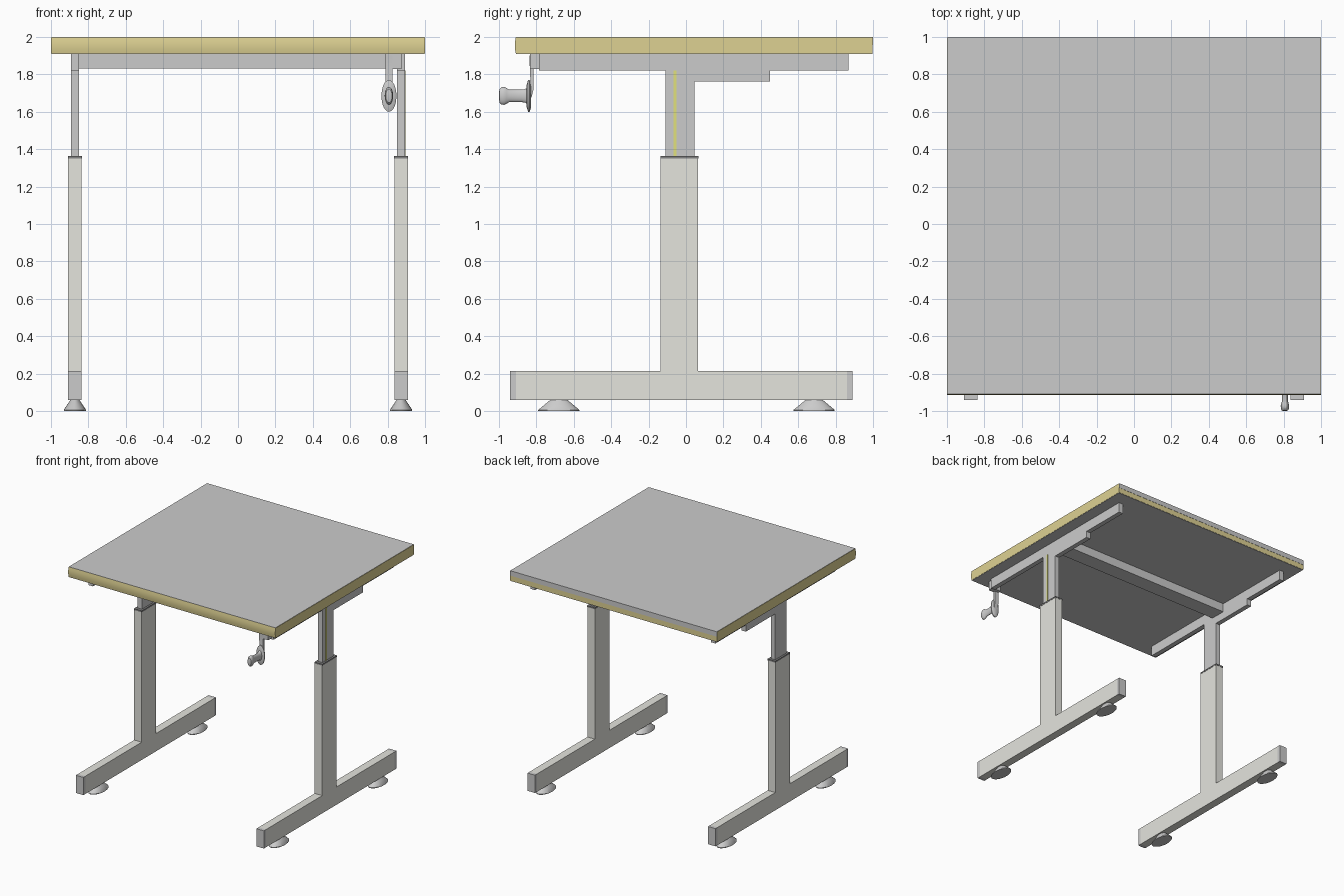
import bpy, bmesh, math
from mathutils import Matrix

if "Cube" in bpy.data.objects:
    bpy.data.objects.remove(bpy.data.objects["Cube"])


def material(name, rgb):
    m = bpy.data.materials.new(name)
    m.diffuse_color = (*rgb, 1)
    m.use_nodes = True
    m.node_tree.nodes["Principled BSDF"].inputs["Base Color"].default_value = m.diffuse_color
    return m


WOOD = material("edge_wood", (0.73, 0.64, 0.29))
PAINT = material("frame_paint", (0.78, 0.78, 0.73))
SCALE = material("scale_yellow", (0.75, 0.75, 0.2))
DARK = material("dark_trim", (0.22, 0.22, 0.22))
MID = material("cap_grey", (0.55, 0.55, 0.55))


def finish(name, bm, mat=None, smooth=False):
    bmesh.ops.recalc_face_normals(bm, faces=bm.faces[:])
    me = bpy.data.meshes.new(name)
    bm.to_mesh(me)
    bm.free()
    ob = bpy.data.objects.new(name, me)
    bpy.context.collection.objects.link(ob)
    if mat:
        me.materials.append(mat)
    if smooth:
        bpy.ops.object.select_all(action='DESELECT')
        ob.select_set(True)
        bpy.context.view_layer.objects.active = ob
        bpy.ops.object.shade_smooth_by_angle(angle=math.radians(35))
    return ob


def box(name, x, y, z, mat=None):
    bm = bmesh.new()
    c = [(a + b) / 2 for a, b in (x, y, z)]
    s = [abs(b - a) for a, b in (x, y, z)]
    bmesh.ops.create_cube(bm, size=1, matrix=Matrix.Translation(c) @ Matrix.Diagonal((*s, 1)))
    return finish(name, bm, mat)


def prism(name, profile, x0, x1, mat=None, smooth=False):
    """Extrude a (y, z) outline along x."""
    bm = bmesh.new()
    f = bm.faces.new([bm.verts.new((x0, y, z)) for y, z in profile])
    r = bmesh.ops.extrude_face_region(bm, geom=[f])
    bmesh.ops.translate(bm, vec=(x1 - x0, 0, 0),
                        verts=[v for v in r['geom'] if isinstance(v, bmesh.types.BMVert)])
    return finish(name, bm, mat, smooth)


def lathe(name, profile, matrix, mat=None, n=32):
    """Revolve an (r, h) profile about local z, cap the ends, then transform."""
    bm = bmesh.new()
    rings = [[bm.verts.new((r * math.cos(2 * math.pi * i / n), r * math.sin(2 * math.pi * i / n), h))
              for i in range(n)] for r, h in profile]
    for a, b in zip(rings, rings[1:]):
        for i in range(n):
            j = (i + 1) % n
            bm.faces.new((a[i], a[j], b[j], b[i]))
    bm.faces.new(rings[0])
    bm.faces.new(rings[-1])
    bm.transform(matrix)
    return finish(name, bm, mat, True)


# Tabletop: wooden core with a slightly bowed front edge, grey laminate faces
prism("tabletop_core", [(0.998, 1.912), (0.998, 1.998), (-0.91, 1.998), (-0.914, 1.975),
                        (-0.915, 1.955), (-0.914, 1.935), (-0.91, 1.912)], -1, 1, WOOD, True)
box("tabletop_surface", (-0.998, 0.998), (-0.91, 0.998), (1.99, 2.0))
box("tabletop_underside", (-0.998, 0.998), (-0.908, 0.996), (1.909, 1.92))
box("tabletop_back_strip", (-0.998, 0.998), (0.98, 1.0), (1.957, 2.0))

# Two mirrored leg frames
for side, s in (("left", -1), ("right", 1)):
    c = s * 0.872
    wide, slim = (c - 0.036, c + 0.036), (c - 0.021, c + 0.021)
    # Inverted T: foot and lower column as one outline
    prism(side + "_leg_frame", [(-0.91, 0.06), (0.86, 0.06), (0.86, 0.215), (0.065, 0.215),
                                (0.065, 1.35), (-0.135, 1.35), (-0.135, 0.215), (-0.91, 0.215)],
          *wide, PAINT)
    box(side + "_foot_cap_front", wide, (-0.94, -0.91), (0.06, 0.215), MID)
    box(side + "_foot_cap_back", wide, (0.86, 0.89), (0.06, 0.215), MID)
    box(side + "_column_collar", (c - 0.038, c + 0.038), (-0.137, 0.067), (1.35, 1.363), DARK)
    box(side + "_inner_column", slim, (-0.11, 0.045), (1.3, 1.83))
    # Rail under the top with stepped reinforcement
    prism(side + "_top_rail", [(-0.785, 1.82), (0.045, 1.82), (0.045, 1.763), (0.45, 1.763),
                               (0.45, 1.82), (0.87, 1.82), (0.87, 1.91), (-0.785, 1.91)], *slim)
    # Oval glides
    for end, y in (("front", -0.68), ("back", 0.685)):
        lathe(f"{side}_glide_{end}", [(0.11, 0), (0.11, 0.006), (0.075, 0.035), (0.045, 0.06)],
              Matrix.Translation((c, y, 0)) @ Matrix.Diagonal((0.54, 1, 1, 1)), MID)

# Height scale on the outer face of the right column
box("height_scale", (0.89, 0.895), (-0.067, -0.05), (1.36, 1.82), SCALE)

# Cross beam between the legs
box("cross_beam", (-0.855, 0.855), (0.0, 0.14), (1.832, 1.91))

# Crank mount, drive shaft, arm, plate and grip
CX = 0.807
box("crank_mount", (CX - 0.018, 0.875), (-0.835, -0.785), (1.83, 1.91))
turn = Matrix.Rotation(math.pi / 2, 4, 'X')
lathe("crank_shaft", [(0.014, -0.05), (0.014, 0.8)],
      Matrix.Translation((0.822, 0, 1.868)) @ turn, None, 12)
prism("crank_arm", [(-0.838, 1.9), (-0.815, 1.9), (-0.815, 1.72), (-0.825, 1.68), (-0.84, 1.65),
                    (-0.845, 1.70), (-0.832, 1.77)], CX - 0.018, CX + 0.018, MID, True)
oval = Matrix.Translation((CX, 0, 1.685)) @ Matrix.Diagonal((0.47, 1, 1, 1)) @ turn
lathe("crank_plate", [(0.06, 0.828), (0.085, 0.836), (0.085, 0.844), (0.06, 0.852)], oval, MID)
lathe("crank_grip", [(0.048, 0.845), (0.036, 0.86), (0.033, 0.88), (0.033, 0.945), (0.042, 0.96),
                     (0.048, 0.972), (0.046, 0.987), (0.036, 0.997), (0.015, 1.0)], oval, MID)
